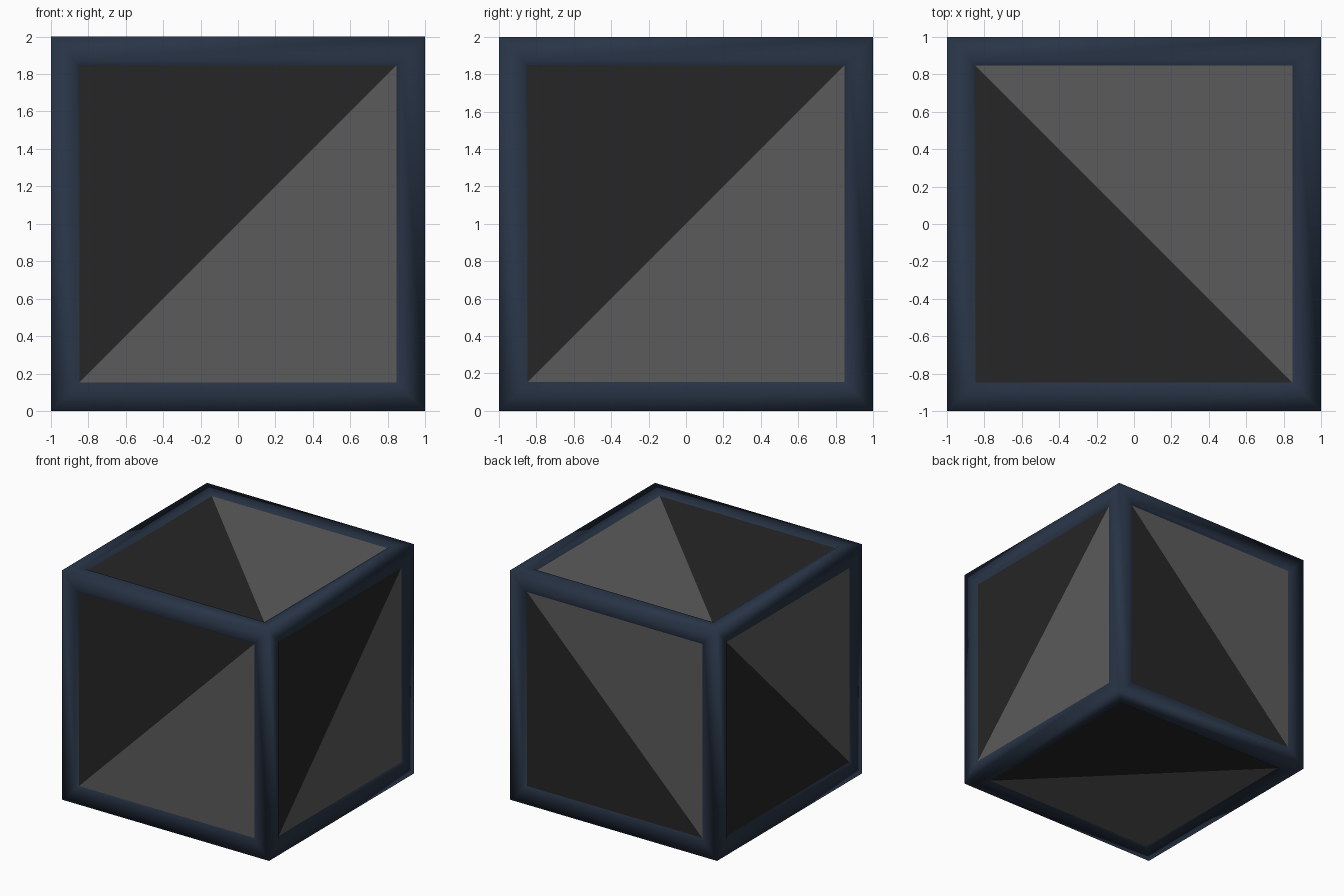
import bpy, bmesh
from mathutils import Vector

if "Cube" in bpy.data.objects:
    bpy.data.objects.remove(bpy.data.objects["Cube"])


def material(name, rgb):
    m = bpy.data.materials.new(name)
    m.diffuse_color = (*rgb, 1)
    m.use_nodes = True
    m.node_tree.nodes["Principled BSDF"].inputs["Base Color"].default_value = m.diffuse_color
    return m


def add_object(name, bm, mats):
    me = bpy.data.meshes.new(name)
    bm.to_mesh(me)
    bm.free()
    for m in mats:
        me.materials.append(m)
    ob = bpy.data.objects.new(name, me)
    bpy.context.collection.objects.link(ob)
    ob.location.z = 1
    return ob


navy = material("navy", (0.021, 0.034, 0.061))
dark = material("dark_grey", (0.019, 0.019, 0.019))
light = material("light_grey", (0.104, 0.104, 0.104))

# Frame: a cube with a shallow window on every side, soft shaded
bm = bmesh.new()
bmesh.ops.create_cube(bm, size=2)
windows = bm.faces[:]
bmesh.ops.inset_individual(bm, faces=windows, thickness=0.18)
bmesh.ops.inset_individual(bm, faces=windows, thickness=0.037, depth=-0.016)
corners = [(f.normal.copy(), [v.co.copy() for v in f.verts]) for f in windows]
bmesh.ops.delete(bm, geom=windows, context='FACES_ONLY')
for f in bm.faces:
    f.smooth = True
add_object("frame", bm, [navy])

# Panels: each split along one diagonal into a dark and a light half
sides = [
    ("front_panel", (0, -1, 0), (1, 0, -1)),
    ("back_panel", (0, 1, 0), (-1, 0, 1)),
    ("right_panel", (1, 0, 0), (0, 1, -1)),
    ("left_panel", (-1, 0, 0), (0, -1, 1)),
    ("top_panel", (0, 0, 1), (1, 1, 0)),
    ("bottom_panel", (0, 0, -1), (-1, -1, 0)),
]
for name, normal, toward_light in sides:
    toward = Vector(toward_light)
    pts = next(p for n, p in corners if n.dot(Vector(normal)) > 0.9)
    bm = bmesh.new()
    verts = [bm.verts.new(p) for p in pts]
    # start the quad at the corner deepest in the light half
    k = max(range(4), key=lambda i: pts[i].dot(toward))
    a, b, c, d = [verts[(k + i) % 4] for i in range(4)]
    bm.faces.new((d, a, b)).material_index = 1
    bm.faces.new((b, c, d)).material_index = 0
    add_object(name, bm, [dark, light])
